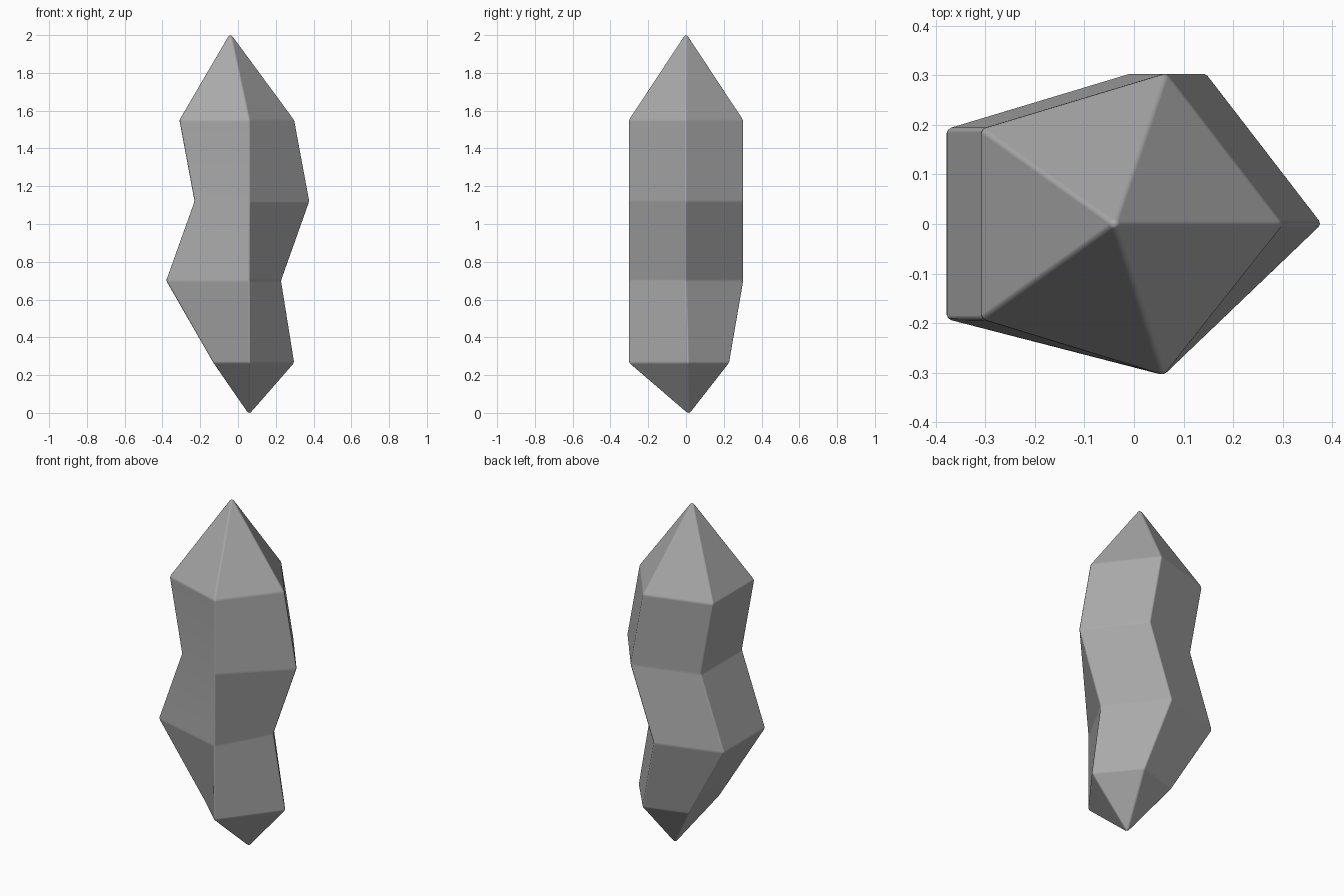
import bpy
import bmesh

cube = bpy.data.objects.get("Cube")
if cube:
    bpy.data.objects.remove(cube, do_unlink=True)

# Plain grey stone
stone = bpy.data.materials.new("grey stone")
stone.use_nodes = True
grey = (0.4, 0.4, 0.4, 1)
stone.diffuse_color = grey
bsdf = stone.node_tree.nodes["Principled BSDF"]
bsdf.inputs["Base Color"].default_value = grey
bsdf.inputs["Roughness"].default_value = 0.8


def full_ring(z, shift, front_x=0.06):
    """Five-sided section that slides sideways, its front corner held in place."""
    return [(front_x, -0.305, z), (0.3 + shift, 0, z), (0.065 + shift, 0.305, z),
            (-0.31 + shift, 0.192, z), (-0.31 + shift, -0.192, z)]


# Sections from bottom to top; the lowest one is narrower at the back and left
lower_ring = [(0.06, -0.305, 0.265), (0.3, 0.01, 0.265), (0.12, 0.23, 0.265),
              (-0.13, 0.155, 0.265), (-0.13, -0.125, 0.265)]
sections = [lower_ring, full_ring(0.7, -0.07), full_ring(1.12, 0.08), full_ring(1.55, 0)]

bm = bmesh.new()
rings = [[bm.verts.new(p) for p in section] for section in sections]
bottom_tip = bm.verts.new((0.06, 0.015, -0.01))
top_tip = bm.verts.new((-0.04, 0, 2.012))

# Side bands and the pointed ends
for i in range(5):
    j = (i + 1) % 5
    for low, high in zip(rings, rings[1:]):
        bm.faces.new((low[i], low[j], high[j], high[i]))
    bm.faces.new((bottom_tip, rings[0][j], rings[0][i]))
    bm.faces.new((top_tip, rings[-1][i], rings[-1][j]))
bmesh.ops.recalc_face_normals(bm, faces=bm.faces)

mesh = bpy.data.meshes.new("crystal_shard")
bm.to_mesh(mesh)
bm.free()
mesh.materials.append(stone)
shard = bpy.data.objects.new("crystal_shard", mesh)
bpy.context.collection.objects.link(shard)

# Softly worn edges with flat facets between them
mesh.shade_smooth()
bevel = shard.modifiers.new("worn_edges", "BEVEL")
bevel.width = 0.008
bevel.segments = 2
bevel.limit_method = "ANGLE"
bevel.angle_limit = 0.15
bevel.harden_normals = True
